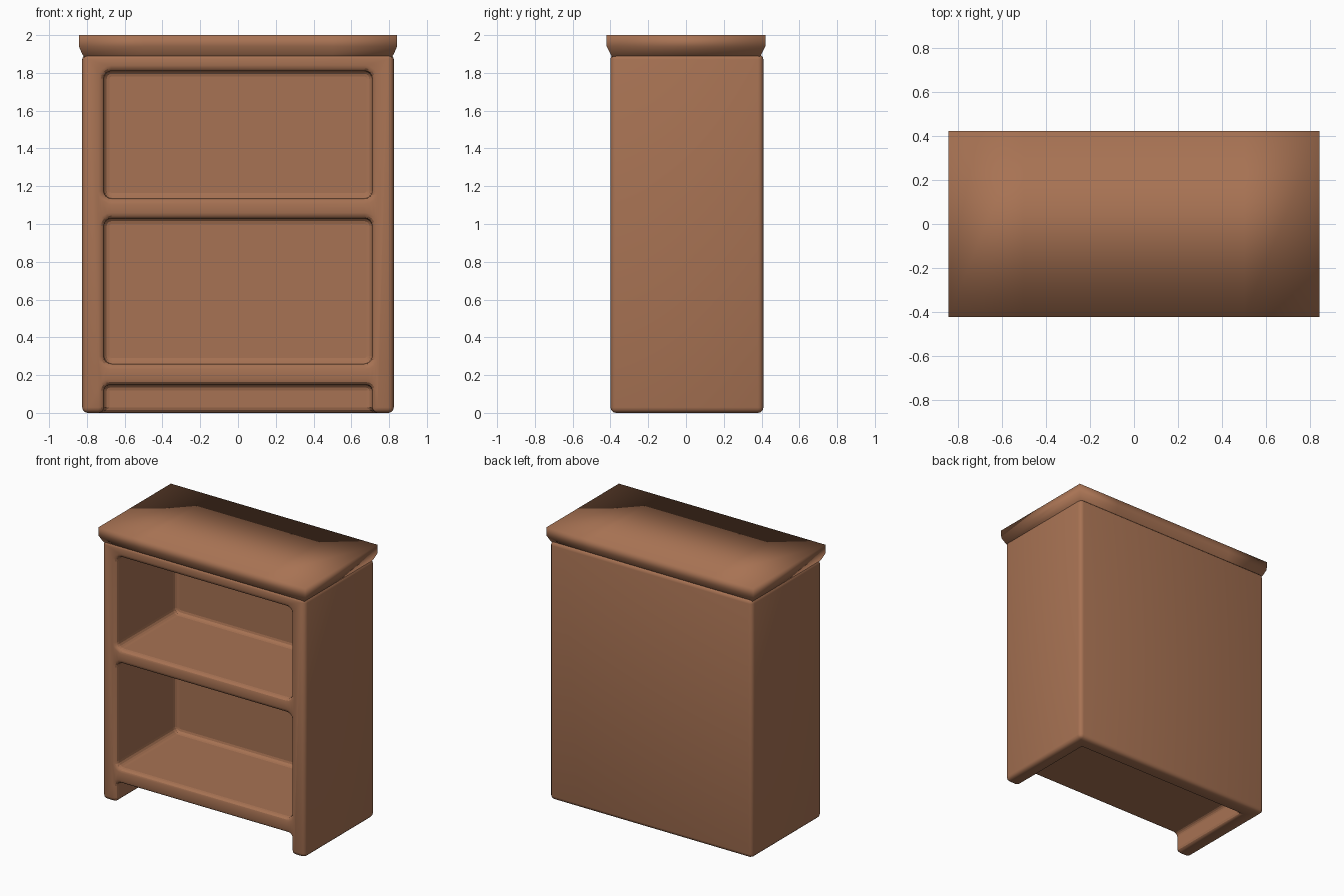
import bpy, bmesh
from mathutils import Vector

cube = bpy.data.objects.get("Cube")
if cube:
    bpy.data.objects.remove(cube, do_unlink=True)

wood = bpy.data.materials.new("warm brown wood")
wood.use_nodes = True
wood.diffuse_color = (0.39, 0.17, 0.087, 1)
wood.node_tree.nodes["Principled BSDF"].inputs["Base Color"].default_value = wood.diffuse_color


def add_object(name, bm):
    bmesh.ops.recalc_face_normals(bm, faces=bm.faces)
    mesh = bpy.data.meshes.new(name)
    bm.to_mesh(mesh)
    bm.free()
    mesh.materials.append(wood)
    obj = bpy.data.objects.new(name, mesh)
    bpy.context.collection.objects.link(obj)
    return obj


def box(name, low, high, corner=0):
    """Box between two corners; 'corner' rounds the edges that run along y."""
    low, high = Vector(low), Vector(high)
    bm = bmesh.new()
    bmesh.ops.create_cube(bm, size=1)
    for v in bm.verts:
        v.co = (low + high) / 2 + v.co * (high - low)
    if corner:
        edges = [e for e in bm.edges
                 if abs(e.verts[0].co.y - e.verts[1].co.y) > 0.01]
        bmesh.ops.bevel(bm, geom=edges, offset=corner, segments=4,
                        profile=0.5, affect='EDGES')
    return add_object(name, bm)


def smooth(obj):
    for p in obj.data.polygons:
        p.use_smooth = True


# Carcass: sides, back and shelves left over after cutting the openings
carcass = box("bookcase_carcass", (-0.825, -0.4, 0), (0.825, 0.41, 1.9))
openings = [("upper_opening", 1.135, 1.81, 0.04),
            ("lower_opening", 0.26, 1.03, 0.04),
            ("plinth_opening", -0.2, 0.148, 0.03)]
for name, bottom, top, corner in openings:
    cutter = box(name, (-0.71, -0.6, bottom), (0.71, 0.29, top), corner)
    cutter.hide_render = True
    cutter.hide_viewport = True
    cutter.display_type = 'WIRE'
    cut = carcass.modifiers.new(name, 'BOOLEAN')
    cut.operation = 'DIFFERENCE'
    cut.solver = 'EXACT'
    cut.object = cutter
soften = carcass.modifiers.new("soft_edges", 'BEVEL')
soften.width = 0.03
soften.segments = 3
soften.limit_method = 'ANGLE'
soften.angle_limit = 0.7
smooth(carcass)

# Crown: rings flaring outwards up to a flat top
rings = [(1.86, 0.80, 0.375), (1.9, 0.825, 0.4),
         (1.94, 0.842, 0.42), (2.0, 0.842, 0.422)]
bm = bmesh.new()
loops = []
for z, hx, hy in rings:
    xs = (-hx, -0.5, 0.5, hx)
    loops.append([bm.verts.new((x, -hy, z)) for x in xs]
                 + [bm.verts.new((x, hy, z)) for x in reversed(xs)])
for lower, upper in zip(loops, loops[1:]):
    for i in range(8):
        j = (i + 1) % 8
        bm.faces.new((lower[i], lower[j], upper[j], upper[i]))
for loop in (loops[0], loops[-1]):
    for i in range(3):
        bm.faces.new((loop[i], loop[i + 1], loop[6 - i], loop[7 - i]))
crown = add_object("crown_top", bm)
smooth(crown)
